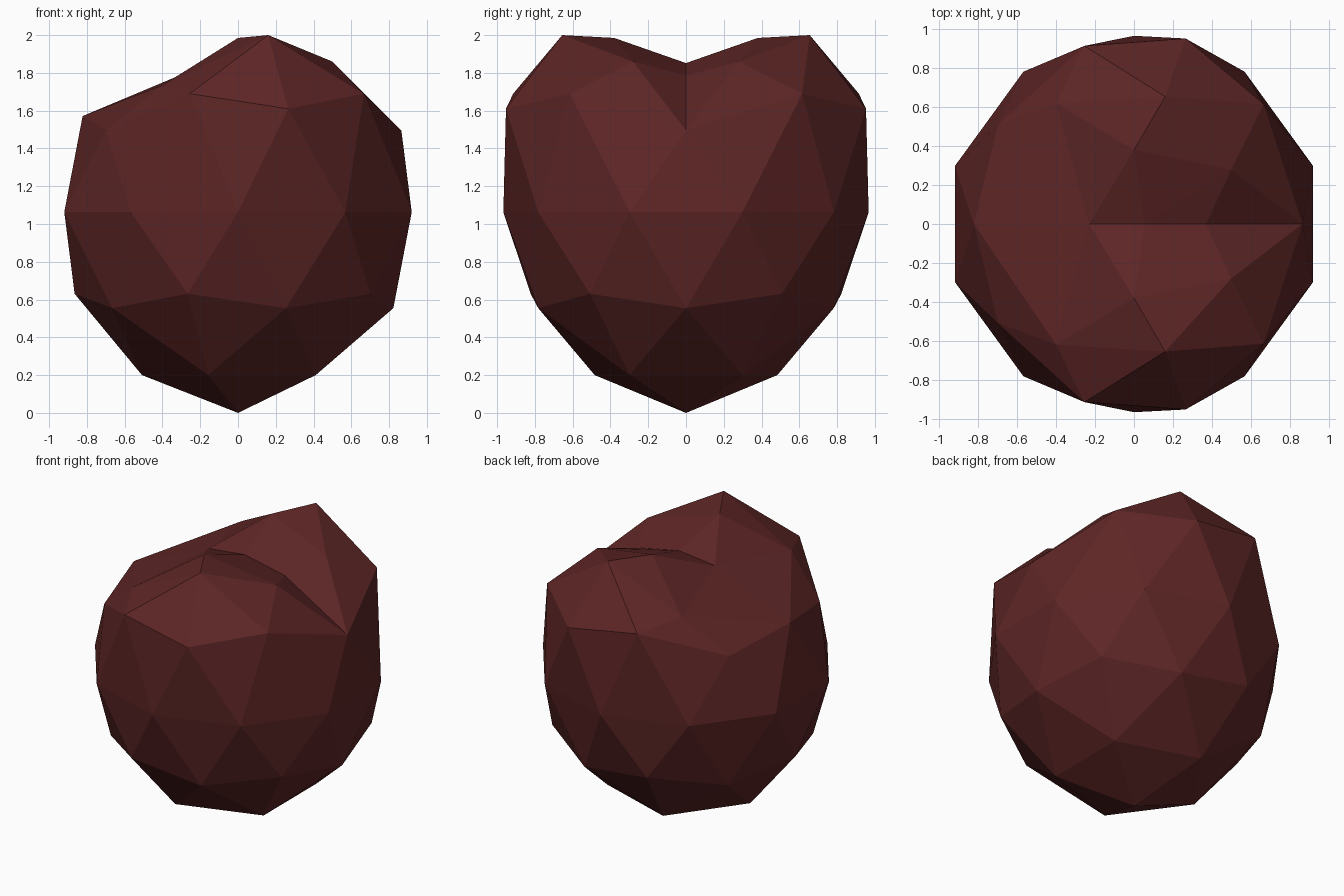
import bpy, bmesh
from mathutils import Vector

if "Cube" in bpy.data.objects:
    bpy.data.objects.remove(bpy.data.objects["Cube"])

R, CZ = 0.967, 1.063      # ball radius and centre height

# half of a low-poly ball, cut on the y = 0 plane
bm = bmesh.new()
bmesh.ops.create_icosphere(bm, subdivisions=2, radius=R)
bmesh.ops.translate(bm, verts=bm.verts, vec=(0, 0, CZ))
bmesh.ops.bisect_plane(bm, geom=bm.verts[:] + bm.edges[:] + bm.faces[:], dist=1e-4,
                       plane_co=(0, 0, 0), plane_no=(0, -1, 0), clear_outer=True)

def near(p):
    return min(bm.verts, key=lambda v: (v.co - Vector(p)).length)

# drawn-out tip
for v in bm.verts:
    if v.co.z < 0.12:
        v.co.z = 0.0
    elif v.co.z < 0.4:
        v.co.z = 0.2

# pull the top outwards into a lobe: (old position, new position)
moves = [
    ((0, 0, 2.03), (0, 0.38, 1.985)),
    ((0.508, 0, 1.886), (0.5, 0.28, 1.86)),
    ((0.157, 0.484, 1.886), (0.16, 0.655, 2.0)),
    ((-0.411, 0.299, 1.886), (-0.4, 0.62, 1.735)),
    ((-0.411, 0, 1.886), (-0.23, 0, 1.82)),
    ((-0.254, 0.783, 1.571), (-0.255, 0.915, 1.69)),
    ((0.666, 0.484, 1.571), (0.666, 0.615, 1.69)),
    ((0.267, 0.823, 1.496), (0.265, 0.953, 1.61)),
]
picked = [near(old) for old, _ in moves]
for v, (_, new) in zip(picked, moves):
    v.co = new

# inner slopes running down into the notch
top, shoulder, back = picked[0], picked[1], picked[4]
end = near((0.865, 0, 1.496))
p2 = bm.verts.new((0.055, 0, 1.852))
p3 = bm.verts.new((0.37, 0, 1.787))
for f in ((top, back, p2), (top, p2, shoulder), (shoulder, p2, p3), (shoulder, p3, end)):
    bm.faces.new(f)
bmesh.ops.recalc_face_normals(bm, faces=bm.faces[:])
if sum(f.normal.dot(f.calc_center_median() - Vector((0, 0.2, 1))) for f in bm.faces) < 0:
    bmesh.ops.reverse_faces(bm, faces=bm.faces[:])

me = bpy.data.meshes.new("heart_body")
bm.to_mesh(me)
bm.free()
ob = bpy.data.objects.new("heart_body", me)
bpy.context.collection.objects.link(ob)

# second lobe
mod = ob.modifiers.new("mirror", 'MIRROR')
mod.use_axis = (False, True, False)
mod.merge_threshold = 0.001

mat = bpy.data.materials.new("dark red")
mat.diffuse_color = (0.112, 0.019, 0.019, 1)
mat.use_nodes = True
mat.node_tree.nodes["Principled BSDF"].inputs["Base Color"].default_value = mat.diffuse_color
me.materials.append(mat)
